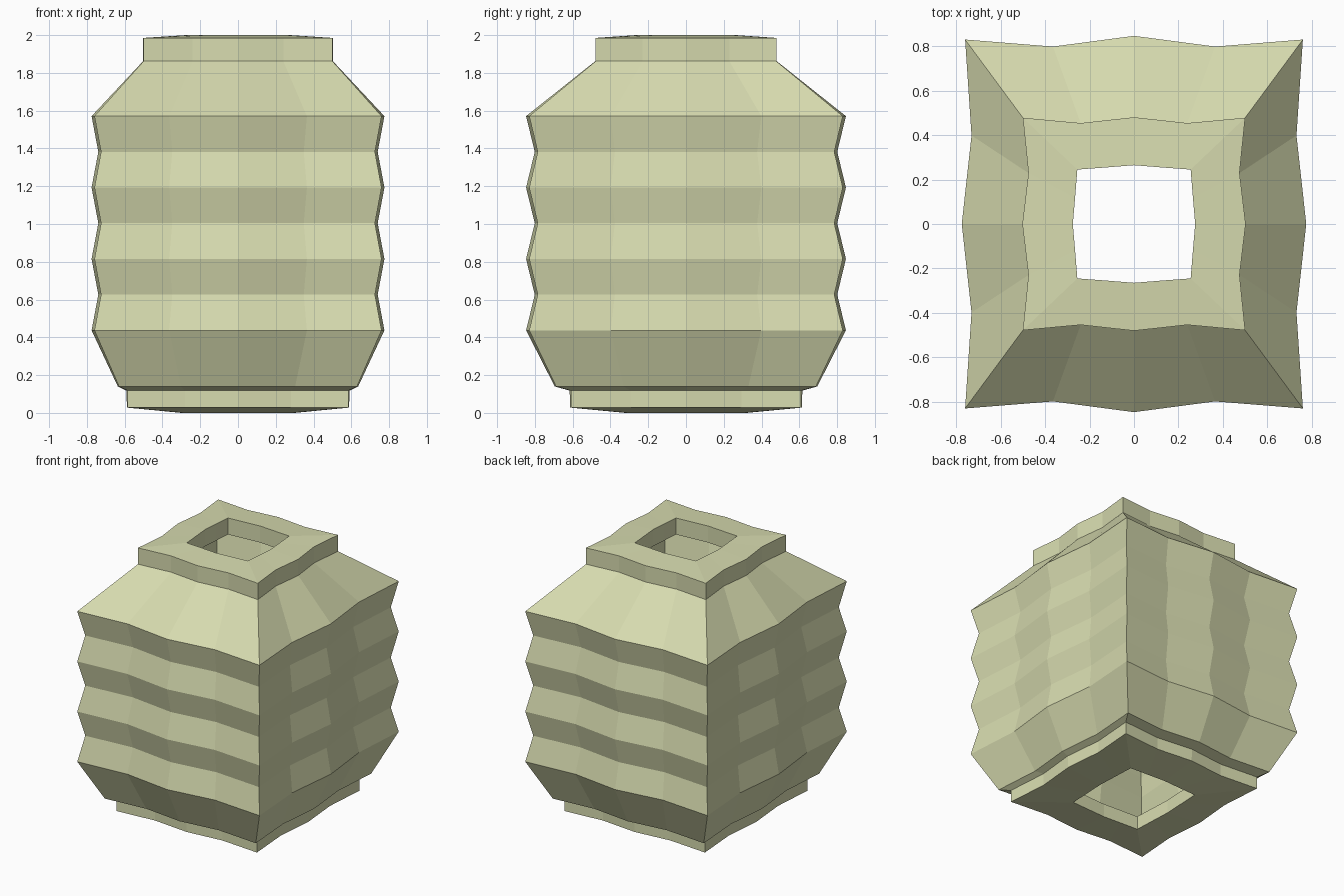
import bpy

if "Cube" in bpy.data.objects:
    bpy.data.objects.remove(bpy.data.objects["Cube"])

paper = bpy.data.materials.new("pale_paper")
paper.diffuse_color = (0.68, 0.71, 0.43, 1)
paper.use_nodes = True
paper.node_tree.nodes["Principled BSDF"].inputs["Base Color"].default_value = paper.diffuse_color


def outline(a, b, z, bulge, dip):
    """16-point rounded-square ring: corners, dipped quarter points, bulged mid points."""
    side = [(-1, 1), (-0.48, 1 - dip), (0, 1 + bulge), (0.48, 1 - dip)]
    pts = []
    for c, s in ((0, -1), (1, 0), (0, 1), (-1, 0)):
        for t, d in side:
            # outward direction (c, s), tangent (-s, c)
            pts.append((a * (c * d - s * t), b * (s * d + c * t), z))
    return pts


def loft(name, rings, closed=False):
    """Skin a stack of outlines; closed joins the last ring to the first."""
    verts, faces = [], []
    for r in rings:
        verts += outline(*r)
    n, k = 16, len(rings)
    for j in range(k if closed else k - 1):
        lo, hi = j * n, ((j + 1) % k) * n
        for i in range(n):
            i2 = (i + 1) % n
            faces.append((lo + i, lo + i2, hi + i2, hi + i))
    mesh = bpy.data.meshes.new(name)
    mesh.from_pydata(verts, [], faces)
    mesh.materials.append(paper)
    obj = bpy.data.objects.new(name, mesh)
    bpy.context.collection.objects.link(obj)
    return obj


# Pleated lantern body: bottom flange, alternating ridges and valleys, shoulder
body = [(0.585, 0.61, 0.118, 0.01, 0.04), (0.63, 0.688, 0.14, 0.01, 0.04)]
for i in range(7):
    z = 0.437 + i * 0.189
    a, b = (0.76, 0.83) if i % 2 == 0 else (0.725, 0.785)
    body.append((a, b, z, 0.02, 0.038))
body.append((0.5, 0.478, 1.862, 0.005, 0.05))
loft("lantern_body", body)

# Top collar with its opening
loft("top_collar", [
    (0.5, 0.478, 1.862, 0.005, 0.05),
    (0.5, 0.478, 1.985, 0.005, 0.05),
    (0.255, 0.245, 2.0, 0.08, -0.04),
    (0.255, 0.245, 1.875, 0.08, -0.04),
], closed=True)

# Bottom collar with its opening
loft("bottom_collar", [
    (0.285, 0.305, 0.0, 0.05, -0.025),
    (0.585, 0.61, 0.028, 0.005, 0.04),
    (0.585, 0.61, 0.118, 0.01, 0.04),
    (0.285, 0.305, 0.1, 0.05, -0.025),
], closed=True)
